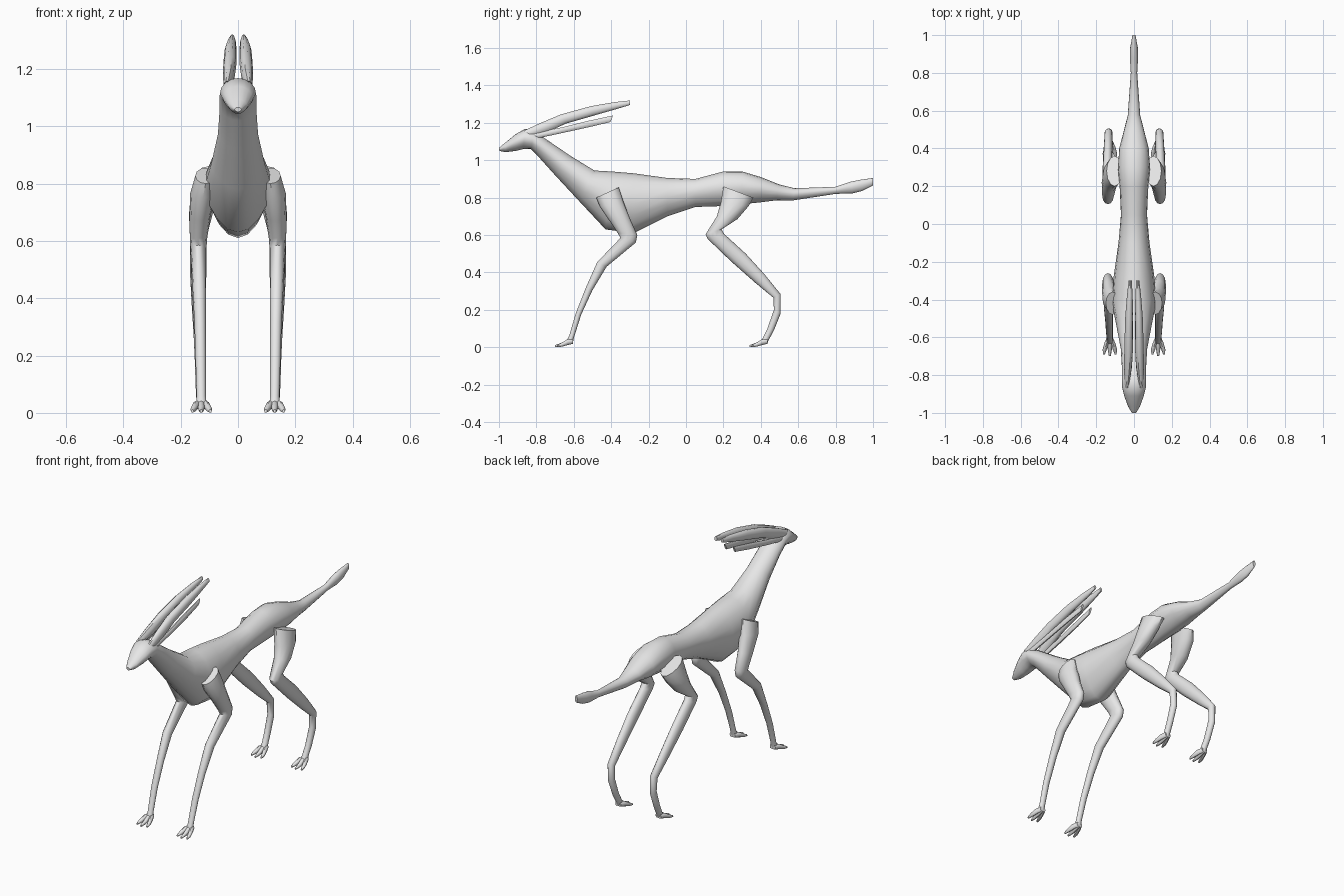
import bpy, bmesh, math
from mathutils import Vector

grey = bpy.data.materials.new("plain_grey")
grey.diffuse_color = (0.8, 0.8, 0.8, 1)


def loft(bm, sections, n=12, vee=0.0):
    """Skin rings; each section is (y1, z1, y2, z2, x, half_width)."""
    rings = []
    for y1, z1, y2, z2, x, w in sections:
        a, b = Vector((x, y1, z1)), Vector((x, y2, z2))
        mid, half = (a + b) / 2, (a - b) / 2
        ring = []
        for i in range(n):
            t = 2 * math.pi * i / n
            s = math.sin(t)
            narrow = 1 - vee * max(0, -s)
            ring.append(bm.verts.new(mid + half * s + Vector((w * math.cos(t) * narrow, 0, 0))))
        rings.append(ring)
    for r, q in zip(rings, rings[1:]):
        for i in range(n):
            j = (i + 1) % n
            bm.faces.new((r[i], r[j], q[j], q[i]))
    bm.faces.new(rings[0])
    bm.faces.new(rings[-1])


def finish(name, bm, mirror=False):
    bmesh.ops.recalc_face_normals(bm, faces=bm.faces)
    me = bpy.data.meshes.new(name)
    bm.to_mesh(me)
    bm.free()
    me.materials.append(grey)
    ob = bpy.data.objects.new(name, me)
    bpy.context.collection.objects.link(ob)
    bpy.ops.object.select_all(action='DESELECT')
    ob.select_set(True)
    bpy.context.view_layer.objects.active = ob
    bpy.ops.object.shade_smooth_by_angle(angle=math.radians(45))
    if mirror:
        mod = ob.modifiers.new("mirror", 'MIRROR')
        mod.use_mirror_merge = False


# Head, neck, torso and tail as one skin: (top y, top z, bottom y, bottom z, half width)
body = [
    (-1.0, 1.066, -0.998, 1.05, .012),
    (-.965, 1.095, -.965, 1.043, .032),
    (-.91, 1.14, -.91, 1.05, .052),
    (-.86, 1.168, -.87, 1.06, .063),
    (-.81, 1.155, -.83, 1.06, .064),
    (-.73, 1.10, -.79, 1.02, .064),
    (-.62, 1.025, -.70, .92, .070),
    (-.49, .945, -.57, .78, .095),
    (-.40, .94, -.43, .63, .118),
    (-.28, .93, -.28, .61, .108),
    (-.10, .905, -.10, .70, .082),
    (.05, .90, .05, .75, .069),
    (.20, .94, .20, .755, .076),
    (.30, .94, .30, .765, .085),
    (.40, .91, .40, .775, .078),
    (.50, .87, .48, .785, .055),
    (.58, .85, .57, .785, .033),
    (.80, .858, .80, .82, .017),
    (.88, .885, .89, .823, .022),
    (.93, .895, .94, .835, .020),
    (1.0, .905, 1.0, .865, .008),
]
bm = bmesh.new()
loft(bm, [(a, b, c, d, 0, w) for a, b, c, d, w in body], n=16, vee=0.2)
finish("body", bm)

# Legs: (front y, front z, back y, back z, centre x, half width)
front = [
    (-.48, .80, -.36, .855, .113, .036),
    (-.46, .75, -.335, .78, .123, .044),
    (-.405, .67, -.30, .69, .133, .036),
    (-.365, .61, -.26, .60, .138, .030),
    (-.35, .585, -.268, .56, .138, .028),
    (-.475, .455, -.425, .43, .135, .024),
    (-.535, .32, -.50, .305, .132, .020),
    (-.59, .18, -.56, .175, .130, .018),
    (-.625, .06, -.598, .055, .128, .016),
    (-.64, .03, -.605, .025, .128, .019),
]
hind = [
    (.20, .86, .36, .80, .103, .042),
    (.185, .77, .335, .755, .118, .047),
    (.165, .70, .275, .685, .130, .041),
    (.105, .605, .19, .63, .138, .030),
    (.115, .58, .205, .605, .139, .029),
    (.24, .46, .32, .50, .140, .027),
    (.37, .345, .42, .39, .138, .023),
    (.467, .265, .505, .285, .135, .020),
    (.47, .20, .506, .18, .133, .018),
    (.435, .10, .47, .09, .131, .017),
    (.408, .045, .442, .038, .128, .017),
    (.398, .03, .435, .022, .128, .019),
]
for name, leg, shift in (("front_legs", front, 0), ("hind_legs", hind, 1.04)):
    bm = bmesh.new()
    loft(bm, leg)
    # Three spread toes on each foot
    for d in (-1, 0, 1):
        tip = -.70 if d == 0 else -.69
        toe = [
            (-.605, .045, -.605, .018, .128 + d * .008, .010),
            (-.635, .042, -.632, .012, .128 + d * .018, .012),
            (-.665, .024, -.665, .003, .128 + d * .027, .011),
            (tip, .012, tip, .0, .128 + d * .031, .005),
        ]
        loft(bm, [(a + shift, b, c + shift, e, x, w) for a, b, c, e, x, w in toe], n=8)
    finish(name, bm, True)

# Long swept horns with a thinner blade beneath each one
horn = [
    (-.87, 1.158, -.82, 1.13, .038, .012),
    (-.78, 1.20, -.74, 1.15, .032, .021),
    (-.67, 1.246, -.64, 1.195, .028, .023),
    (-.51, 1.29, -.49, 1.238, .026, .021),
    (-.38, 1.312, -.37, 1.273, .022, .015),
    (-.30, 1.32, -.298, 1.295, .020, .008),
]
blade = [
    (-.82, 1.145, -.80, 1.115, .040, .010),
    (-.67, 1.175, -.66, 1.145, .038, .011),
    (-.52, 1.212, -.51, 1.178, .034, .010),
    (-.39, 1.24, -.405, 1.203, .028, .006),
]
for name, part in (("horns", horn), ("lower_blades", blade)):
    bm = bmesh.new()
    loft(bm, part, n=10)
    finish(name, bm, True)
